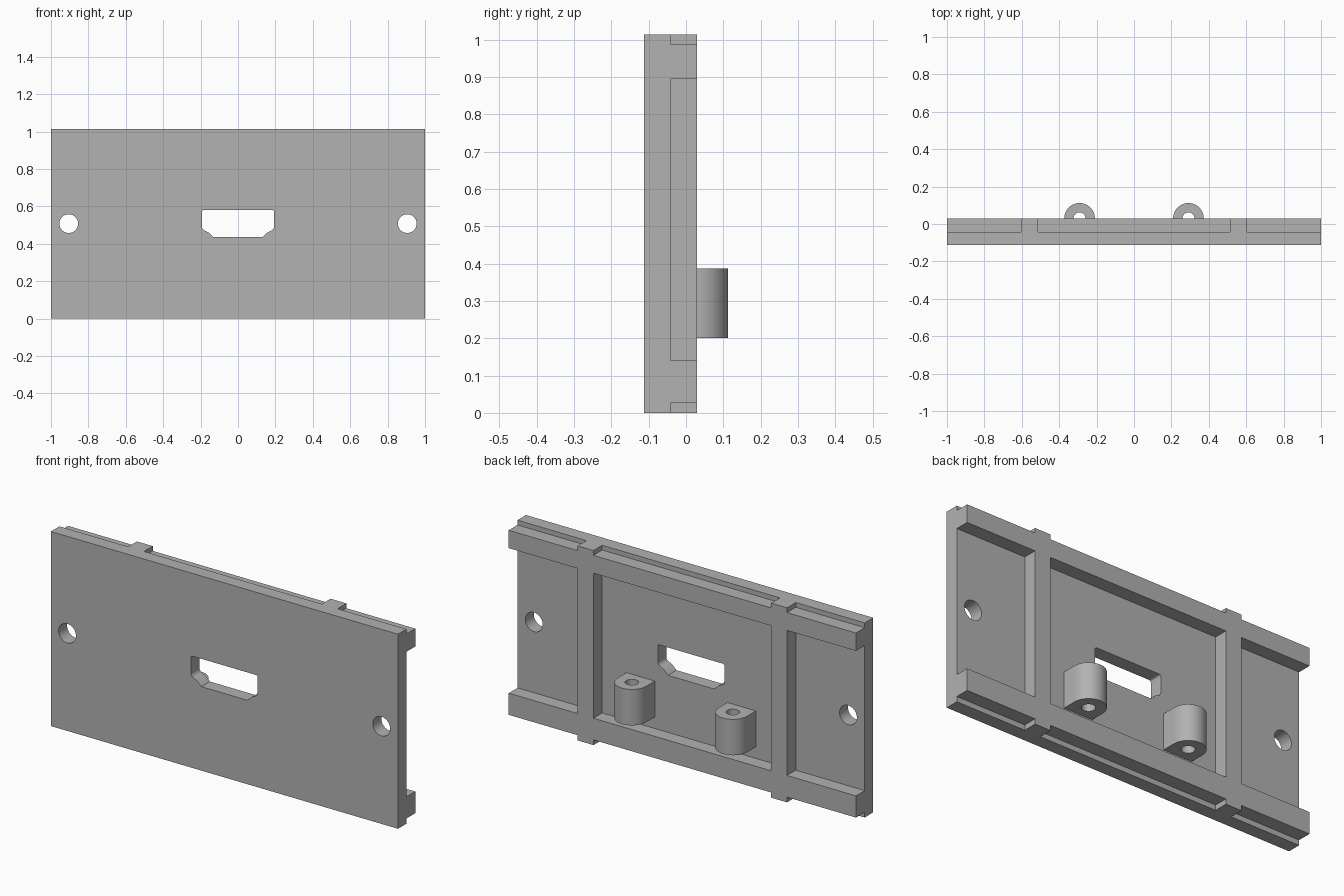
import bpy
from math import sin, cos, pi, radians

cube = bpy.data.objects.get("Cube")
if cube:
    bpy.data.objects.remove(cube, do_unlink=True)

GREY = (0.445, 0.445, 0.445, 1)
material = bpy.data.materials.new("mid grey")
material.use_nodes = True
material.diffuse_color = GREY
material.node_tree.nodes["Principled BSDF"].inputs["Base Color"].default_value = GREY

WIDTH, HEIGHT = 1.0, 1.013              # half width, full height
FRONT, MIDDLE, BACK = -0.112, -0.042, 0.03


def arc(cx, cy, r, start=0, end=360, steps=48):
    angles = [radians(start + (end - start) * i / steps) for i in range(steps + 1)]
    return [(cx + r * cos(a), cy + r * sin(a)) for a in angles]


def circle(cx, cy, r):
    return arc(cx, cy, r)[:-1]


def mirrored(half):
    return half + [(-x, y) for x, y in reversed(half)]


def extrude_profile(name, loops, low, high, upright=True):
    """Fill the first loop, leave the others as holes, and extrude.
    Upright profiles lie in x-z and run along y; the rest run along z."""
    curve = bpy.data.curves.new(name, "CURVE")
    curve.dimensions = "2D"
    curve.fill_mode = "BOTH"
    curve.extrude = (high - low) / 2
    for loop in loops:
        spline = curve.splines.new("POLY")
        spline.points.add(len(loop) - 1)
        for point, (x, y) in zip(spline.points, loop):
            point.co = (x, y, 0, 1)
        spline.use_cyclic_u = True
    obj = bpy.data.objects.new(name, curve)
    bpy.context.collection.objects.link(obj)
    mid = (low + high) / 2
    if upright:
        obj.rotation_euler.x = pi / 2
        obj.location.y = mid
    else:
        obj.location.z = mid
    bpy.ops.object.select_all(action="DESELECT")
    obj.select_set(True)
    bpy.context.view_layer.objects.active = obj
    bpy.ops.object.convert(target="MESH")
    obj = bpy.context.object
    obj.data.materials.clear()
    obj.data.materials.append(material)
    bpy.ops.object.shade_smooth_by_angle(angle=radians(30))
    return obj


# Front plate with the connector opening and two screw holes
plate = [(-WIDTH, 0), (WIDTH, 0), (WIDTH, HEIGHT), (-WIDTH, HEIGHT)]
opening = mirrored(
    [(0.133, 0.437), (0.158, 0.461)]
    + arc(0.168, 0.492, 0.024, -75, 0, 8)
    + arc(0.182, 0.572, 0.01, 0, 90, 6))
screw_holes = [circle(side * 0.905, 0.508, 0.05) for side in (-1, 1)]
extrude_profile("front_plate", [plate, opening] + screw_holes, FRONT, MIDDLE)

# Back frame: two rails set in from the edges, crossed by two full-height ribs
RIB_IN, RIB_OUT = 0.512, 0.603
LOW_OUT, LOW_IN, HIGH_IN, HIGH_OUT = 0.027, 0.14, 0.895, 0.988
frame = mirrored([
    (RIB_IN, LOW_OUT), (RIB_IN, 0), (RIB_OUT, 0), (RIB_OUT, LOW_OUT),
    (WIDTH, LOW_OUT), (WIDTH, LOW_IN), (RIB_OUT, LOW_IN), (RIB_OUT, HIGH_IN),
    (WIDTH, HIGH_IN), (WIDTH, HIGH_OUT), (RIB_OUT, HIGH_OUT),
    (RIB_OUT, HEIGHT), (RIB_IN, HEIGHT), (RIB_IN, HIGH_OUT)])
window = mirrored([(RIB_IN, LOW_IN), (RIB_IN, HIGH_IN)])
extrude_profile("back_frame", [frame, window], MIDDLE, BACK)

# Round-nosed bosses with vertical bores
for side, label in ((1, "left"), (-1, "right")):
    x, r = side * 0.291, 0.082
    outline = [(x - r, MIDDLE), (x + r, MIDDLE)] + arc(x, BACK, r, 0, 180, 32)
    extrude_profile(label + "_boss", [outline, circle(x, BACK, 0.032)],
                    0.2, 0.387, upright=False)
